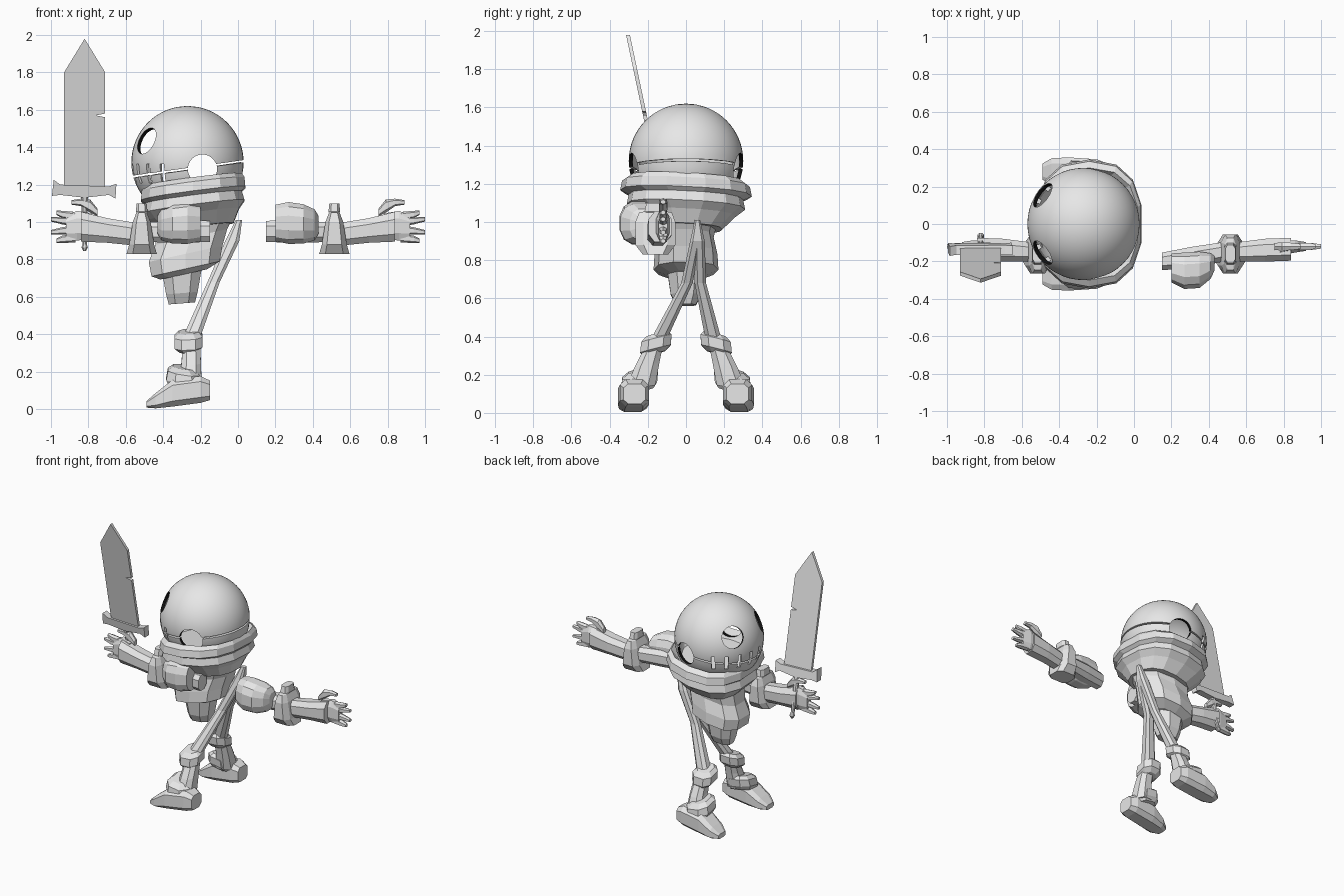
import bpy, bmesh, math
from mathutils import Vector, Matrix

if "Cube" in bpy.data.objects:
    bpy.data.objects.remove(bpy.data.objects["Cube"])


def material(name, rgb):
    m = bpy.data.materials.new(name)
    m.use_nodes = True
    m.diffuse_color = (*rgb, 1)
    m.node_tree.nodes["Principled BSDF"].inputs["Base Color"].default_value = (*rgb, 1)
    return m


BONE = material("pale bone grey", (0.8, 0.8, 0.8))
DARK = material("socket black", (0.005, 0.005, 0.005))


def finish(name, bm, mat=BONE, mirror=None):
    bmesh.ops.recalc_face_normals(bm, faces=bm.faces)
    me = bpy.data.meshes.new(name)
    bm.to_mesh(me)
    bm.free()
    me.materials.append(mat)
    ob = bpy.data.objects.new(name, me)
    bpy.context.collection.objects.link(ob)
    if mirror is not None:
        mod = ob.modifiers.new("mirror", "MIRROR")
        mod.use_axis = [i == mirror for i in range(3)]
        mod.use_mirror_merge = False
    return ob


def loft(name, stations, sides=8, axis="z", power=0.8, tilt=(0, 0), mirror=None):
    """Skin rounded polygon rings; station = centre x, y, z and two radii."""
    bm = bmesh.new()
    rings = []
    for cx, cy, cz, a, b in stations:
        ring = []
        for i in range(sides):
            t = 2 * math.pi * (i + 0.5) / sides
            u, v = math.cos(t), math.sin(t)
            u = a * math.copysign(abs(u) ** power, u)
            v = b * math.copysign(abs(v) ** power, v)
            if axis == "z":
                co = (cx + u, cy + v, cz + tilt[0] * u + tilt[1] * v)
            else:
                co = (cx, cy + u, cz + v)
            ring.append(bm.verts.new(co))
        rings.append(ring)
    for r, s in zip(rings, rings[1:]):
        for i in range(sides):
            j = (i + 1) % sides
            bm.faces.new((r[i], r[j], s[j], s[i]))
    bm.faces.new(rings[0])
    bm.faces.new(rings[-1])
    return finish(name, bm, mirror=mirror)


def plate(name, outline, thick):
    """Flat x-z outline with thickness, leaning forward as it rises."""
    bm = bmesh.new()
    face = bm.faces.new([bm.verts.new((x, -thick / 2, z)) for x, z in outline])
    out = bmesh.ops.extrude_face_region(bm, geom=[face])
    for v in out["geom"]:
        if isinstance(v, bmesh.types.BMVert):
            v.co.y += thick
    for v in bm.verts:
        v.co.y -= 0.14 + 0.21 * (v.co.z - 1.2)
    return finish(name, bm)


# Head shell, cut along a sloping mouth line
HEAD = Vector((-0.27, 0, 1.32))
SLOPE = Vector((-0.14, 0, 1)).normalized()
MOUTH = Vector((-0.27, 0, 1.283))


def shell(name, cuts):
    bm = bmesh.new()
    bmesh.ops.create_uvsphere(bm, u_segments=48, v_segments=32, radius=0.3,
                              matrix=Matrix.Translation(HEAD))
    for point, normal in cuts:
        bmesh.ops.bisect_plane(bm, geom=bm.verts[:] + bm.edges[:] + bm.faces[:],
                               plane_co=point, plane_no=normal, clear_outer=True)
    ob = finish(name, bm)
    ob.data.materials.append(DARK)
    mod = ob.modifiers.new("thickness", "SOLIDIFY")
    mod.thickness = 0.02
    mod.offset = -1
    return ob


cranium = shell("cranium", [(MOUTH + SLOPE * 0.006, -SLOPE)])
jaw = shell("jaw", [(MOUTH - SLOPE * 0.006, SLOPE),
                    (Vector((0, 0, 1.12)), Vector((0, 0, -1)))])


# Cutters for eyes, cheek openings and gaps between teeth
def round_cutter(direction, radius):
    bm = bmesh.new()
    d = Vector(direction).normalized()
    place = Matrix.Translation(HEAD + d * 0.28) @ d.to_track_quat("Z", "Y").to_matrix().to_4x4()
    bmesh.ops.create_cone(bm, cap_ends=True, segments=64, radius1=radius,
                          radius2=radius, depth=0.2, matrix=place)
    return finish("hole_cutter", bm, DARK)


cutters = []
for side in (-1, 1):
    cutters.append(round_cutter((-0.22, side * 0.155, 0.115), 0.075))
    cheek = round_cutter((0, side, 0), 0.078)
    cheek.location = (0.08, 0, -0.037)
    cutters.append(cheek)
for k in range(8):
    bm = bmesh.new()
    turn = Matrix.Rotation(math.radians(180 + (k - 3.5) * 18), 4, "Z")
    place = (Matrix.Translation((HEAD.x, 0, 1.26)) @ turn
             @ Matrix.Translation((0.28, 0, 0)) @ Matrix.Diagonal((0.12, 0.024, 0.1, 1)))
    bmesh.ops.create_cube(bm, size=1, matrix=place)
    cutters.append(finish("tooth_gap_cutter", bm))
for ob in (cranium, jaw):
    for c in cutters:
        mod = ob.modifiers.new("cut", "BOOLEAN")
        mod.object = c
        mod.operation = "DIFFERENCE"
        mod.solver = "EXACT"
        mod.material_mode = "TRANSFER"
bpy.context.view_layer.update()
deps = bpy.context.evaluated_depsgraph_get()
baked = [(ob, bpy.data.meshes.new_from_object(ob.evaluated_get(deps))) for ob in (cranium, jaw)]
for ob, me in baked:
    ob.modifiers.clear()
    ob.data = me
    for p in me.polygons:
        p.use_smooth = True
    me.set_sharp_from_angle(angle=math.radians(30))
for c in cutters:
    bpy.data.objects.remove(c)

# Rib cage: two overlapping bands with a hollow top
loft("rib_collar", [(-0.22, 0, 0.97, 0.2, 0.19), (-0.24, 0, 1.04, 0.25, 0.26),
                    (-0.24, 0, 1.08, 0.28, 0.31), (-0.24, 0, 1.13, 0.265, 0.3),
                    (-0.24, 0, 1.15, 0.285, 0.345), (-0.24, 0, 1.2, 0.28, 0.335),
                    (-0.24, 0, 1.225, 0.265, 0.3), (-0.26, 0, 1.17, 0.24, 0.27)],
     sides=14, tilt=(0.13, -0.05))
loft("torso", [(-0.22, 0, 1.02, 0.22, 0.17), (-0.25, 0, 0.92, 0.2, 0.145),
               (-0.28, 0, 0.83, 0.205, 0.165), (-0.28, 0, 0.75, 0.19, 0.17),
               (-0.29, 0, 0.72, 0.13, 0.1)], sides=10, tilt=(0.22, 0))
loft("pelvis", [(-0.3, 0, 0.78, 0.12, 0.11), (-0.3, 0, 0.62, 0.09, 0.085),
                (-0.3, 0, 0.565, 0.075, 0.055)], tilt=(0.08, 0))

# Arms, mirrored across x
loft("upper_arm", [(0.15, -0.2, 0.95, 0.05, 0.06), (0.3, -0.18, 0.95, 0.06, 0.065),
                   (0.5, -0.145, 0.945, 0.055, 0.055)], axis="x", mirror=0)
loft("shoulder_guard", [(0.2, -0.235, 0.995, 0.08, 0.1), (0.27, -0.25, 0.995, 0.1, 0.115),
                        (0.35, -0.245, 0.99, 0.1, 0.108), (0.41, -0.225, 0.985, 0.07, 0.085),
                        (0.43, -0.21, 0.985, 0.04, 0.05)], sides=12, axis="x", mirror=0)
loft("elbow_band", [(0.515, -0.16, 0.83, 0.085, 0.07), (0.515, -0.16, 0.88, 0.07, 0.11),
                    (0.515, -0.16, 1.0, 0.05, 0.11), (0.515, -0.16, 1.05, 0.03, 0.09),
                    (0.515, -0.16, 1.055, 0.033, 0.06), (0.515, -0.16, 1.1, 0.028, 0.05)],
     power=0.6, mirror=0)
loft("forearm", [(0.55, -0.15, 0.935, 0.055, 0.065), (0.7, -0.14, 0.955, 0.065, 0.07),
                 (0.84, -0.135, 0.975, 0.065, 0.085)], axis="x", mirror=0)
loft("palm", [(0.78, -0.13, 0.98, 0.04, 0.07), (0.86, -0.12, 0.98, 0.035, 0.085),
              (0.92, -0.12, 0.97, 0.025, 0.07)], axis="x", mirror=0)
for i, (root, tip, end) in enumerate([(1.03, 1.05, 0.97), (1.0, 1.015, 1.0),
                                      (0.96, 0.945, 1.0), (0.915, 0.9, 0.97)]):
    loft(f"finger_{i + 1}", [(0.87, -0.12, root, 0.022, 0.024),
                             (0.94, -0.12, (root + tip) / 2, 0.022, 0.02),
                             (end, -0.12, tip, 0.013, 0.012)], sides=6, axis="x", mirror=0)
loft("thumb", [(0.75, -0.12, 1.05, 0.02, 0.02), (0.79, -0.12, 1.085, 0.025, 0.035),
               (0.84, -0.12, 1.105, 0.022, 0.02), (0.89, -0.12, 1.105, 0.015, 0.012)],
     sides=6, axis="x", mirror=0)

# Thighs share one hip point; lower legs mirrored across y
for side, word in ((1, "left"), (-1, "right")):
    loft(f"thigh_{word}", [(0.005, 0.06, 1.01, 0.018, 0.015),
                           (-0.03, 0.06 + side * 0.01, 0.9, 0.04, 0.03),
                           (-0.13, 0.06 + side * 0.035 - 0.02, 0.68, 0.035, 0.032),
                           (-0.25, side * 0.145, 0.38, 0.05, 0.045)])
loft("knee_band", [(-0.265, 0.165, 0.31, 0.05, 0.06), (-0.265, 0.16, 0.335, 0.08, 0.085),
                   (-0.265, 0.155, 0.39, 0.08, 0.085), (-0.265, 0.15, 0.415, 0.055, 0.06)],
     tilt=(0.05, -0.25), mirror=1)
loft("shin", [(-0.25, 0.165, 0.36, 0.05, 0.05), (-0.25, 0.205, 0.25, 0.055, 0.07),
              (-0.26, 0.24, 0.13, 0.07, 0.085)], tilt=(0, -0.2), mirror=1)
loft("ankle_band", [(-0.29, 0.25, 0.12, 0.085, 0.085), (-0.29, 0.245, 0.15, 0.1, 0.1),
                    (-0.29, 0.24, 0.2, 0.09, 0.1), (-0.29, 0.235, 0.225, 0.06, 0.07)],
     tilt=(-0.15, -0.2), mirror=1)
loft("foot", [(-0.15, 0.27, 0.1, 0.06, 0.055), (-0.2, 0.27, 0.105, 0.08, 0.075),
              (-0.35, 0.275, 0.085, 0.085, 0.075), (-0.44, 0.28, 0.045, 0.075, 0.043),
              (-0.49, 0.28, 0.025, 0.045, 0.018)], axis="x", power=0.6, mirror=1)

# Sword
plate("blade", [(-0.93, 1.18), (-0.71, 1.18), (-0.71, 1.56), (-0.76, 1.57),
                (-0.71, 1.58), (-0.71, 1.8), (-0.82, 1.98), (-0.93, 1.8)], 0.02)
plate("sword_guard", [(-0.995, 1.14), (-0.95, 1.145), (-0.82, 1.13), (-0.69, 1.145),
                      (-0.655, 1.125), (-0.65, 1.205), (-0.69, 1.19), (-0.95, 1.2),
                      (-0.985, 1.225)], 0.05)
loft("sword_grip", [(-0.82, -0.07, 0.88, 0.012, 0.012), (-0.82, -0.13, 1.15, 0.02, 0.02)])
loft("pommel", [(-0.82, -0.065, 0.845, 0.008, 0.008), (-0.82, -0.065, 0.865, 0.018, 0.018),
                (-0.82, -0.07, 0.89, 0.01, 0.01)])
